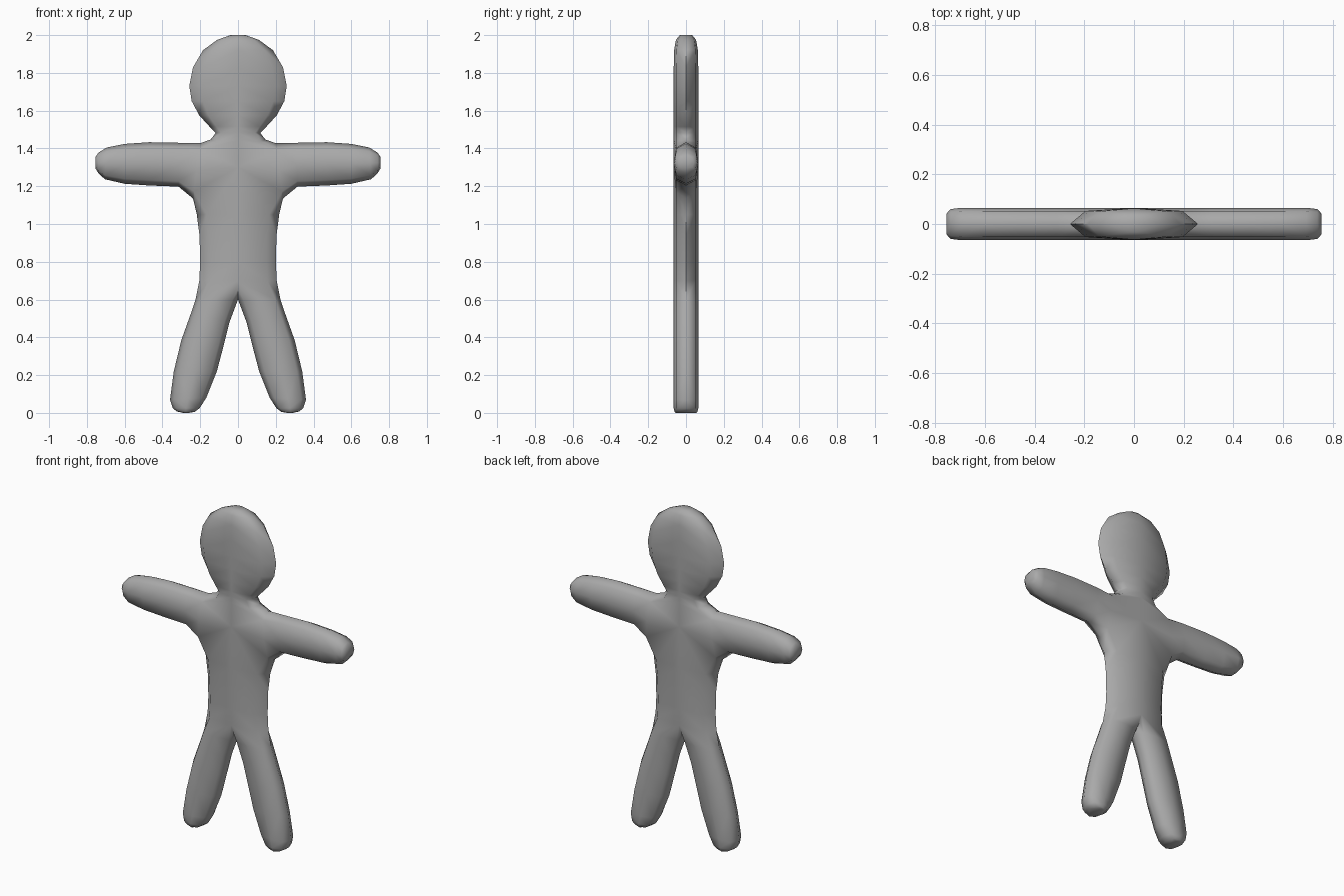
import bpy, bmesh
from mathutils import Vector

if "Cube" in bpy.data.objects:
    bpy.data.objects.remove(bpy.data.objects["Cube"])

RIDGE, SIDE = 0.065, 0.052   # half thickness at the middle and near the rim
faces = []                   # faces of one quarter (right half, front half)


def section(a, b, depth=1.0):
    """Rounded half section between two outline points: rim, side, ridge, side, rim."""
    a, b = Vector(a), Vector(b)
    out = []
    for t, y in ((0, 0), (0.125, SIDE), (0.5, RIDGE), (0.875, SIDE), (1, 0)):
        p = a.lerp(b, t)
        out.append((p.x, -y * depth, p.y))
    return out


def half_section(w, z, depth=1.0):
    """Section of a part centred on x = 0, from the middle to the right rim."""
    return [(0, -RIDGE * depth, z), (w * 0.76, -SIDE * depth, z), (w, 0, z)]


def loft(rows):
    for r0, r1 in zip(rows, rows[1:]):
        for i in range(len(r0) - 1):
            faces.append([r0[i], r0[i + 1], r1[i + 1], r1[i]])


# Head, from crown to neck
head = [half_section(*r) for r in (
    (0.04, 2.0, 0.5), (0.11, 1.975, 0.82), (0.185, 1.92, 0.97), (0.238, 1.83),
    (0.258, 1.73), (0.245, 1.65), (0.205, 1.575), (0.15, 1.515), (0.118, 1.482))]
loft(head)
faces.append(head[0] + [(0, 0, 2.0)])

# Arm, from shoulder to hand
arm = [section(*r) for r in (
    ((0.20, 1.428), (0.238, 1.135)), ((0.31, 1.43), (0.315, 1.198)),
    ((0.47, 1.433), (0.47, 1.204)), ((0.60, 1.424), (0.60, 1.213)),
    ((0.695, 1.405), (0.705, 1.237)), ((0.738, 1.378), (0.74, 1.27), 0.92),
    ((0.755, 1.355), (0.755, 1.295), 0.65))]
loft(arm)
faces.append(arm[-1])

# Torso, from ribs to hips
torso = [half_section(*r) for r in ((0.218, 1.05), (0.204, 0.94), (0.2, 0.80), (0.205, 0.70))]
loft(torso)

# Chest, joining neck, arm and torso
neck, (e_top, s_top, mid, s_low, e_low) = head[-1], arm[0]
ribs = torso[0]
chest = (0, -RIDGE, 1.30)
collar = [(0, -RIDGE, 1.445), (0.115, -SIDE, 1.435), (0.145, 0, 1.447)]
loft([neck, collar])
faces += [[collar[1], collar[2], e_top, s_top], [collar[0], collar[1], s_top, chest],
          [chest, s_top, mid], [chest, mid, s_low],
          [chest, s_low, ribs[1], ribs[0]], [s_low, e_low, ribs[2], ribs[1]]]

# Leg, from hip to foot
leg = [section(*r) for r in (
    ((0.225, 0.60), (0, 0.60)), ((0.25, 0.525), (0.045, 0.48)),
    ((0.30, 0.385), (0.075, 0.36)), ((0.34, 0.22), (0.112, 0.22)),
    ((0.36, 0.07), (0.168, 0.08)), ((0.345, 0.025), (0.203, 0.025)),
    ((0.325, 0.008), (0.23, 0.005), 0.93), ((0.29, 0.0), (0.26, 0.0), 0.85))]
loft(leg)
faces.append(leg[-1])

# Crotch, joining hips and leg
hips = torso[-1]
e_out, s_out, thigh, s_in, e_in = leg[0]
fork = (0, -SIDE, 0.66)
faces += [[hips[1], hips[2], e_out, s_out], [hips[0], hips[1], s_out, thigh],
          [hips[0], thigh, s_in, fork], [fork, s_in, e_in]]

# Repeat the quarter to the left and the back, then weld
bm = bmesh.new()
for sx in (1, -1):
    for sy in (1, -1):
        for f in faces:
            bm.faces.new([bm.verts.new((x * sx, y * sy, z)) for x, y, z in f])
bmesh.ops.remove_doubles(bm, verts=bm.verts, dist=0.0005)
bmesh.ops.recalc_face_normals(bm, faces=bm.faces)
mesh = bpy.data.meshes.new("body")
bm.to_mesh(mesh)
bm.free()

body = bpy.data.objects.new("body", mesh)
bpy.context.collection.objects.link(body)
grey = bpy.data.materials.new("plain grey")
grey.diffuse_color = (0.4, 0.4, 0.4, 1)
grey.use_nodes = True
grey.node_tree.nodes["Principled BSDF"].inputs["Base Color"].default_value = grey.diffuse_color
mesh.materials.append(grey)

bpy.context.view_layer.objects.active = body
body.select_set(True)
bpy.ops.object.shade_smooth_by_angle(angle=1.2)
